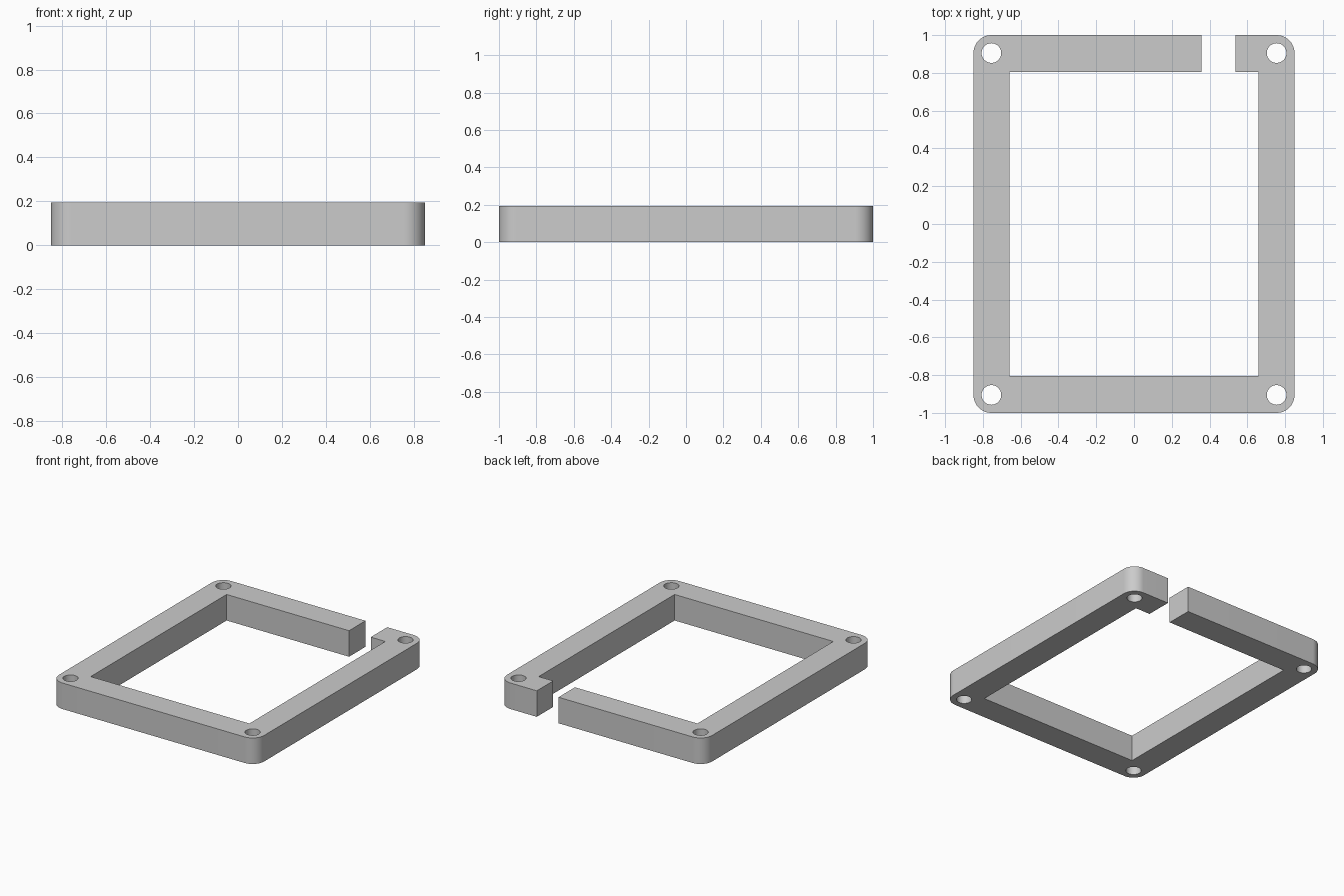
import bpy, math

cube = bpy.data.objects.get("Cube")
if cube:
    bpy.data.objects.remove(cube, do_unlink=True)

HALF_X, HALF_Y, HEIGHT = 0.85, 1.0, 0.195
CORNER = 0.095      # outer corner radius, also the hole inset
INNER_X, INNER_Y = 0.658, 0.805
HOLE = 0.052
GAP_START, GAP_END = 0.357, 0.537

grey = bpy.data.materials.new("light grey")
grey.use_nodes = True
colour = (0.6, 0.6, 0.6, 1)
grey.diffuse_color = colour
grey.node_tree.nodes["Principled BSDF"].inputs["Base Color"].default_value = colour


def prism(name, points, low, high):
    """Extrude a closed counter-clockwise outline from low to high."""
    n = len(points)
    verts = [(x, y, z) for z in (low, high) for x, y in points]
    faces = [tuple(reversed(range(n))), tuple(range(n, 2 * n))]
    faces += [(i, (i + 1) % n, (i + 1) % n + n, i + n) for i in range(n)]
    mesh = bpy.data.meshes.new(name)
    mesh.from_pydata(verts, [], faces)
    mesh.materials.append(grey)
    obj = bpy.data.objects.new(name, mesh)
    bpy.context.collection.objects.link(obj)
    return obj


def arc(cx, cy, radius, start, sweep, steps):
    return [(cx + radius * math.cos(start + sweep * i / steps),
             cy + radius * math.sin(start + sweep * i / steps))
            for i in range(steps + 1)]


# Hole centres, counter-clockwise from the back left corner
hx, hy = HALF_X - CORNER, HALF_Y - CORNER
centres = [(hx, hy), (-hx, hy), (-hx, -hy), (hx, -hy)]

# Open frame: rounded outer wall from the gap round to the gap, then the inner wall
outline = [(GAP_END, HALF_Y), (GAP_END, INNER_Y), (INNER_X, INNER_Y),
           (INNER_X, -INNER_Y), (-INNER_X, -INNER_Y), (-INNER_X, INNER_Y),
           (GAP_START, INNER_Y), (GAP_START, HALF_Y)]
for k in (1, 2, 3, 0):
    outline += arc(*centres[k], CORNER, (k + 1 if k == 0 else k) * math.pi / 2
                   - (math.pi / 2 if k == 0 else 0), math.pi / 2, 16)
frame = prism("open_frame", outline, 0, HEIGHT)

# Screw holes through the four corners
bpy.context.view_layer.objects.active = frame
frame.select_set(True)
for cx, cy in centres:
    circle = arc(cx, cy, HOLE, 0, math.tau, 40)[:-1]
    cutter = prism("hole_cutter", circle, -0.1, HEIGHT + 0.1)
    cutter.hide_render = True
    cut = frame.modifiers.new("screw_hole", "BOOLEAN")
    cut.operation = "DIFFERENCE"
    cut.solver = "EXACT"
    cut.object = cutter
    bpy.ops.object.modifier_apply(modifier=cut.name)
    bpy.data.objects.remove(cutter, do_unlink=True)

bpy.ops.object.select_all(action="DESELECT")
frame.select_set(True)
bpy.ops.object.shade_smooth_by_angle(angle=math.radians(30))
